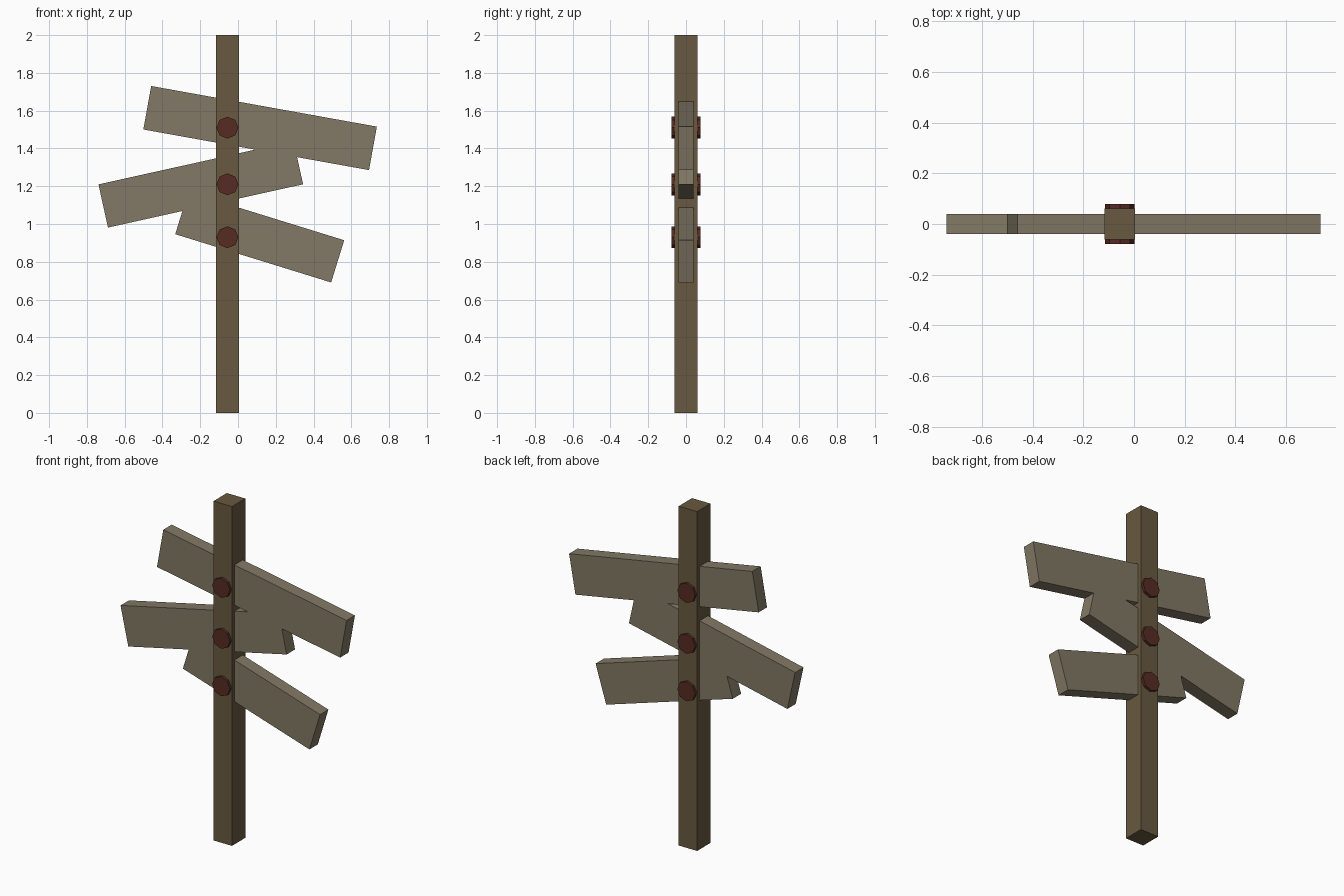
import bpy, math
from mathutils import Matrix, Vector

if "Cube" in bpy.data.objects:
    bpy.data.objects.remove(bpy.data.objects["Cube"])


def material(name, srgb):
    m = bpy.data.materials.new(name)
    m.diffuse_color = [((c / 255 + 0.055) / 1.055) ** 2.4 for c in srgb] + [1]
    m.use_nodes = True
    m.node_tree.nodes["Principled BSDF"].inputs["Base Color"].default_value = m.diffuse_color
    return m


post_wood = material("post brown", (104, 89, 64))
plank_wood = material("weathered plank", (130, 121, 101))
rust = material("rusty bolt", (86, 44, 35))

POST_X = -0.056


def box(name, centre, size, mat, angle=0):
    bpy.ops.mesh.primitive_cube_add(size=1)
    ob = bpy.context.object
    ob.name = name
    ob.data.transform(Matrix.Diagonal(Vector((*size, 1))))
    ob.location = centre
    ob.rotation_euler.y = -math.radians(angle)
    ob.data.materials.append(mat)
    return ob


# Upright post
box("post", (POST_X, 0, 1), (0.12, 0.124, 2), post_wood)

# Tilted sign planks: centre x, centre z, length, tilt
planks = [
    ("upper_plank", 0.117, 1.508, 1.214, -10.2),
    ("middle_plank", -0.197, 1.21, 1.058, 12.5),
    ("lower_plank", 0.115, 0.93, 0.864, -17.2),
]
for name, x, z, length, tilt in planks:
    box(name, (x, 0, z), (length, 0.078, 0.234), plank_wood, tilt)

# Octagonal bolts running through the post
for name, z in (("upper_bolt", 1.51), ("middle_bolt", 1.21), ("lower_bolt", 0.93)):
    bpy.ops.mesh.primitive_cylinder_add(vertices=8, radius=0.058, depth=0.156,
                                        location=(POST_X, 0, z),
                                        rotation=(math.pi / 2, 0, 0))
    ob = bpy.context.object
    ob.name = name
    ob.data.materials.append(rust)
